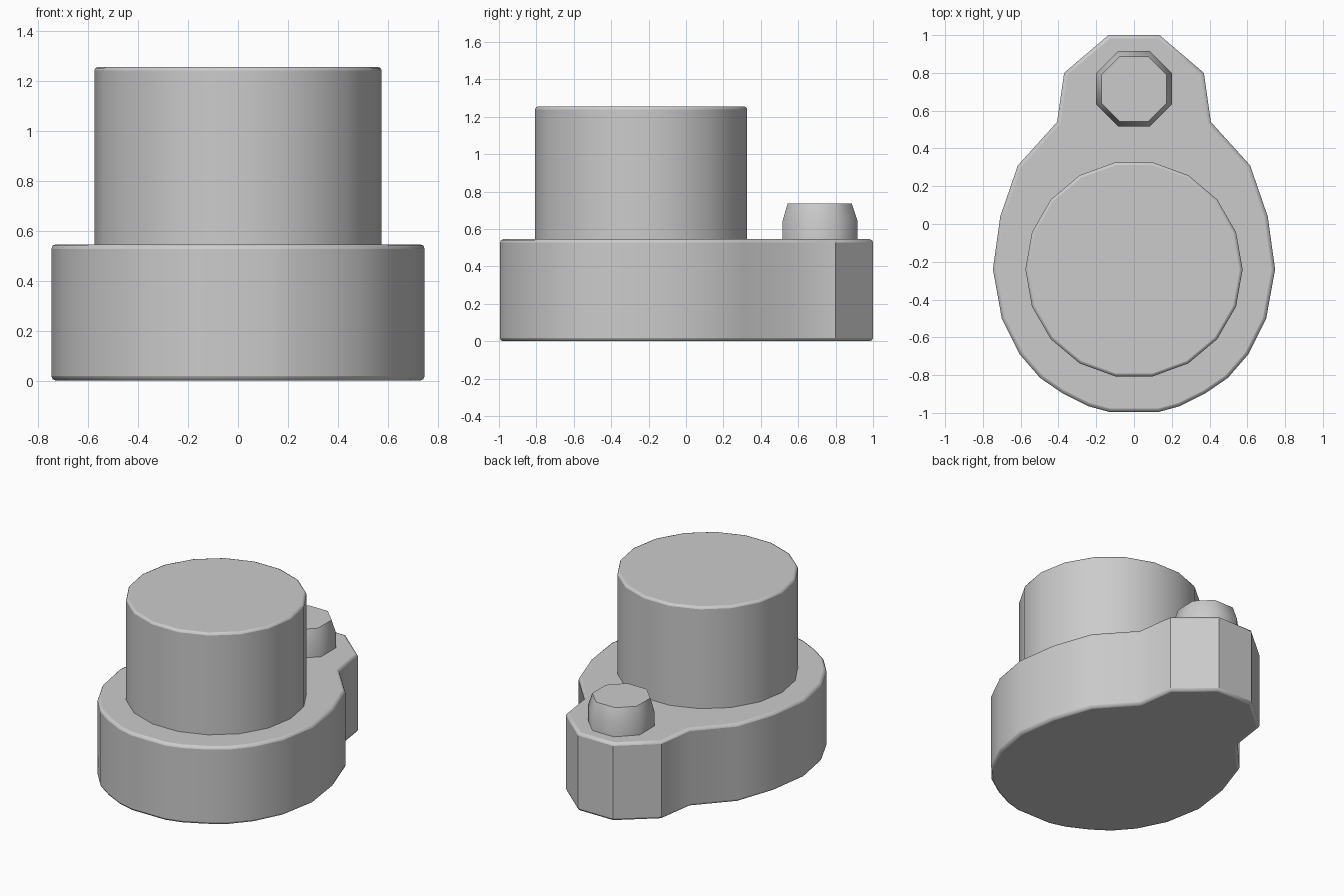
import bpy, bmesh, math

if "Cube" in bpy.data.objects:
    bpy.data.objects.remove(bpy.data.objects["Cube"])


def finish(name, bm, bevel=0.0, angle=40):
    bmesh.ops.recalc_face_normals(bm, faces=bm.faces)
    mesh = bpy.data.meshes.new(name)
    bm.to_mesh(mesh)
    bm.free()
    ob = bpy.data.objects.new(name, mesh)
    bpy.context.collection.objects.link(ob)
    if bevel:
        mod = ob.modifiers.new("soft_edges", 'BEVEL')
        mod.width = bevel
        mod.segments = 2
        mod.limit_method = 'ANGLE'
        mod.angle_limit = math.radians(60)
    bpy.ops.object.select_all(action='DESELECT')
    ob.select_set(True)
    bpy.context.view_layer.objects.active = ob
    bpy.ops.object.shade_smooth_by_angle(angle=math.radians(angle))
    return ob


def loft(name, rings, bevel=0.0, angle=40):
    """Join equal-length rings of 3D points and cap both ends."""
    bm = bmesh.new()
    loops = [[bm.verts.new(p) for p in ring] for ring in rings]
    n = len(loops[0])
    for a, b in zip(loops, loops[1:]):
        for i in range(n):
            j = (i + 1) % n
            bm.faces.new((a[i], a[j], b[j], b[i]))
    bm.faces.new(loops[0][::-1])
    bm.faces.new(loops[-1])
    return finish(name, bm, bevel, angle)


def circle(r, y, z, n=18):
    return [(r * math.cos(2 * math.pi * i / n), y + r * math.sin(2 * math.pi * i / n), z)
            for i in range(n)]


def octagon(half, flat, y, z):
    return [(sx, y + sy, z) for sx, sy in (
        (half, -flat), (half, flat), (flat, half), (-flat, half),
        (-half, flat), (-half, -flat), (-flat, -half), (flat, -half))]


# Pear-shaped base plate with a lug at the back, mirrored half outline
half = [(0.13, -0.995), (0.24, -0.965), (0.38, -0.895), (0.497, -0.815), (0.605, -0.69),
        (0.70, -0.50), (0.747, -0.24), (0.708, 0.04), (0.615, 0.31),
        (0.407, 0.54), (0.37, 0.80), (0.135, 1.0)]
outline = half + [(-x, y) for x, y in reversed(half)]
loft("base_plate", [[(x, y, z) for x, y in outline] for z in (0.0, 0.545)], 0.018)

# Large round post
loft("round_post", [circle(0.575, -0.24, z) for z in (0.5, 1.255)], 0.015)

# Small eight-sided knob on the lug
loft("small_knob", [octagon(0.2, 0.083, 0.717, 0.5), octagon(0.2, 0.083, 0.717, 0.645),
                    octagon(0.172, 0.075, 0.715, 0.735)], 0.0, 60)
